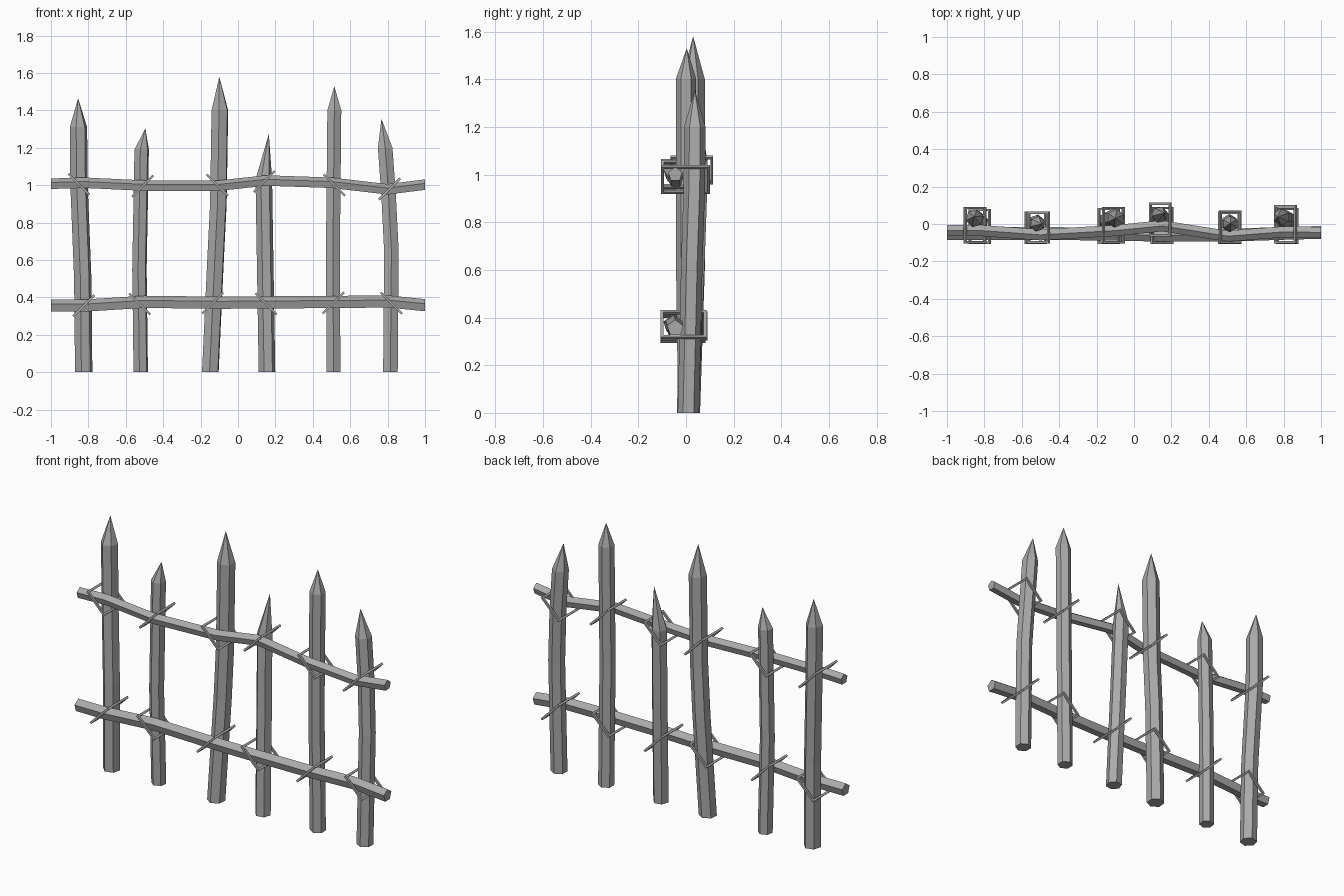
import bpy, bmesh, math
from mathutils import Vector

cube = bpy.data.objects.get("Cube")
if cube:
    bpy.data.objects.remove(cube)

wood = bpy.data.materials.new("weathered grey wood")
wood.use_nodes = True
wood.diffuse_color = (0.40, 0.40, 0.40, 1)
wood.node_tree.nodes["Principled BSDF"].inputs["Base Color"].default_value = (0.40, 0.40, 0.40, 1)


def sweep(name, rings, tip=None, closed=False):
    """Skin a list of vertex rings, with an optional point at the end."""
    bm = bmesh.new()
    loops = [[bm.verts.new(p) for p in ring] for ring in rings]
    n = len(loops[0])
    pairs = list(zip(loops, loops[1:]))
    if closed:
        pairs.append((loops[-1], loops[0]))
    for a, b in pairs:
        for i in range(n):
            j = (i + 1) % n
            bm.faces.new((a[i], a[j], b[j], b[i]))
    if not closed:
        bm.faces.new(loops[0][::-1])
        if tip:
            top = bm.verts.new(tip)
            for i in range(n):
                bm.faces.new((loops[-1][i], loops[-1][(i + 1) % n], top))
        else:
            bm.faces.new(loops[-1])
    bmesh.ops.recalc_face_normals(bm, faces=bm.faces)
    mesh = bpy.data.meshes.new(name)
    bm.to_mesh(mesh)
    bm.free()
    mesh.materials.append(wood)
    bpy.context.collection.objects.link(bpy.data.objects.new(name, mesh))


def ring(centre, u, v, radius, sides, turn=0.0):
    c = Vector(centre)
    angles = [math.radians(turn) + math.tau * i / sides for i in range(sides)]
    return [c + radius * (math.cos(a) * Vector(u) + math.sin(a) * Vector(v)) for a in angles]


X, Y, Z = Vector((1, 0, 0)), Vector((0, 1, 0)), Vector((0, 0, 1))

# Sharpened posts: radius, turn, centre line points from ground to shoulder, tip
posts = [
    (0.048, 15, [(-.825, .01, 0), (-.83, .015, .5), (-.85, .03, 1), (-.853, .03, 1.31)], (-.855, .04, 1.465)),
    (0.041, 20, [(-.52, .01, 0), (-.527, .0, .55), (-.515, .0, 1.19)], (-.495, .0, 1.305)),
    (0.049, 25, [(-.148, .01, 0), (-.12, .03, .6), (-.105, .03, .9), (-.097, .03, 1.4)], (-.1, .03, 1.58)),
    (0.045, 10, [(.155, .01, 0), (.145, .035, .6), (.138, .05, 1.03)], (.165, .06, 1.275)),
    (0.043, 30, [(.51, .01, 0), (.508, .0, .7), (.515, .0, 1.4)], (.515, .003, 1.53)),
    (0.045, 30, [(.815, .01, 0), (.82, .025, .65), (.805, .035, .95), (.787, .037, 1.2)], (.767, .037, 1.355)),
]
for k, (radius, turn, line, tip) in enumerate(posts, 1):
    sweep(f"post_{k}", [ring(p, X, Y, radius, 6, turn) for p in line], tip)

# Crooked rails in front of the posts
rail_x = (-1, -.82, -.5, -.1, .15, .5, .8, 1)
rails = {
    "upper_rail": (0.031, (1.005, 1.01, .995, .995, 1.022, 1.01, .975, 1.0),
                   (-.035, -.035, -.058, -.035, -.01, -.065, -.042, -.045)),
    "lower_rail": (0.036, (.353, .353, .373, .368, .37, .372, .375, .355),
                   (-.05, -.05, -.05, -.055, -.06, -.06, -.05, -.045)),
}
for name, (radius, heights, depths) in rails.items():
    sweep(name, [ring(p, Y, Z, radius, 5, 90) for p in zip(rail_x, depths, heights)])

# Diagonal lashings: thin square-section loops, leaning alternately
def lashing(name, x, z, front, back, lean):
    d = Vector((lean, 0, 1)).normalized()
    side = d.cross(Y)
    mid = Vector((x, (front + back) / 2, z))
    half = (back - front) / 2
    rings = []
    for a, b in ((-1, -1), (1, -1), (1, 1), (-1, 1)):
        out = a * d + b * Y
        corner = mid + a * 0.074 * d + b * half * Y
        rings.append([corner + 0.006 * (s * out + t * side)
                      for s, t in ((-1, -1), (1, -1), (1, 1), (-1, 1))])
    sweep(name, rings, closed=True)


upper = [(-.85, 1.005, .085), (-.51, .995, .06), (-.11, 1.0, .085),
         (.14, 1.02, .108), (.515, 1.0, .065), (.81, .98, .095)]
lower = [(-.825, .355, .075), (-.525, .365, .06), (-.135, .37, .08),
         (.15, .365, .085), (.51, .37, .06), (.82, .37, .08)]
for k in range(6):
    lean = -1 if k % 2 == 0 else 1
    x, z, back = upper[k]
    lashing(f"upper_lashing_{k + 1}", x, z, -.06 if k == 3 else -.098, back, lean)
    x, z, back = lower[k]
    lashing(f"lower_lashing_{k + 1}", x, z, -.1, back, -lean)
